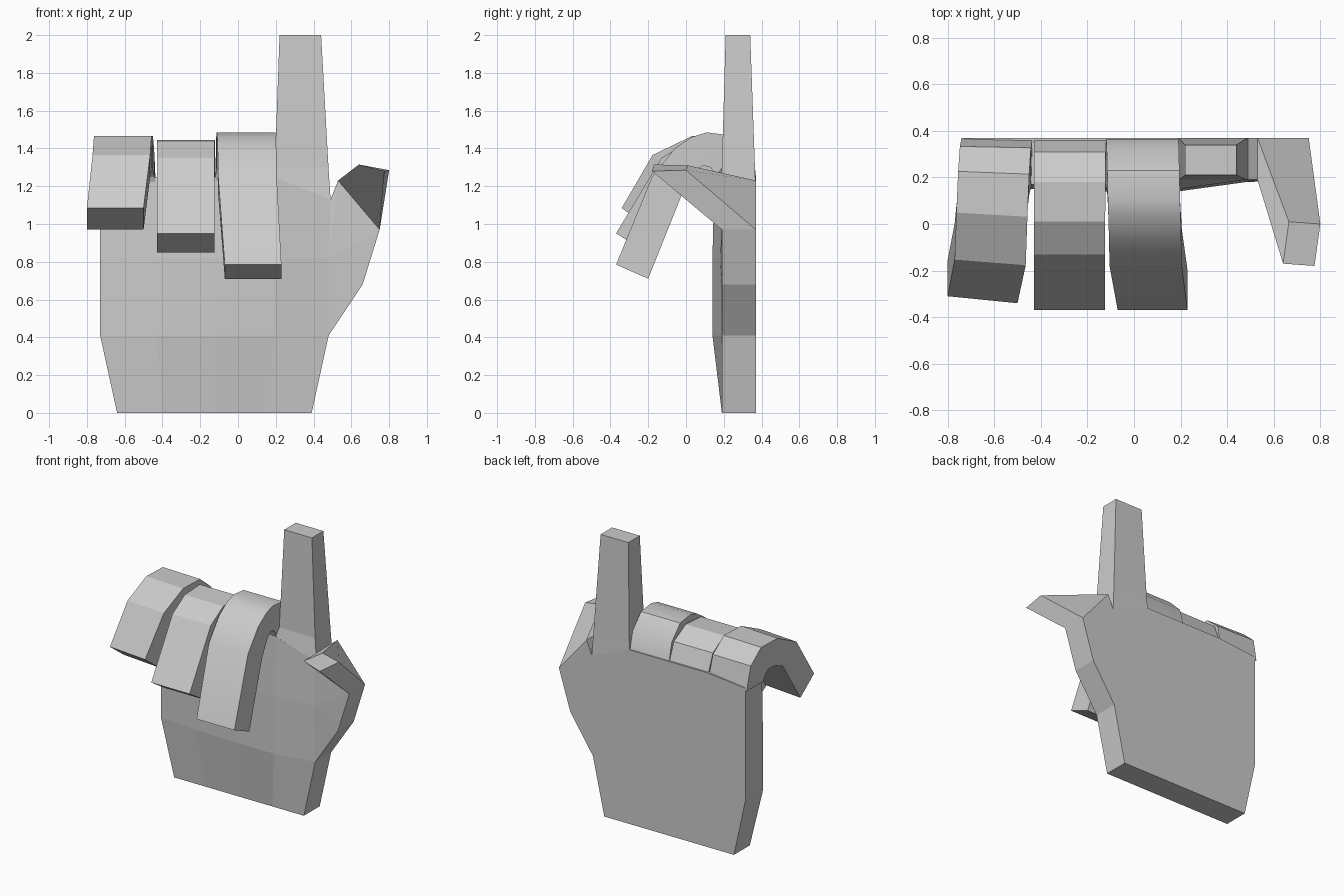
import bpy, bmesh, math

if "Cube" in bpy.data.objects:
    bpy.data.objects.remove(bpy.data.objects["Cube"])

BACK = 0.37

def finish(name, bm, smooth=False):
    bmesh.ops.remove_doubles(bm, verts=bm.verts, dist=1e-4)
    bmesh.ops.recalc_face_normals(bm, faces=bm.faces)
    me = bpy.data.meshes.new(name)
    bm.to_mesh(me)
    bm.free()
    ob = bpy.data.objects.new(name, me)
    bpy.context.collection.objects.link(ob)
    if smooth:
        bpy.context.view_layer.objects.active = ob
        ob.select_set(True)
        bpy.ops.object.shade_smooth_by_angle(angle=math.radians(35))
        ob.select_set(False)

def loft(name, sections, smooth=False):
    """Skin a chain of four-cornered sections and cap both ends."""
    bm = bmesh.new()
    rings = [[bm.verts.new(p) for p in s] for s in sections]
    for a, b in zip(rings, rings[1:]):
        for i in range(4):
            j = (i + 1) % 4
            bm.faces.new((a[i], a[j], b[j], b[i]))
    bm.faces.new(rings[0])
    bm.faces.new(rings[-1])
    finish(name, bm, smooth)

def finger(name, outer, inner, x_root, x_bend, x_tip, skew=0.0, smooth=False):
    """Curled finger: outer and inner (y, z) paths, x span changes along it."""
    n = len(outer) - 1
    secs = []
    for i, ((oy, oz), (iy, iz)) in enumerate(zip(outer, inner)):
        if i == n:
            l, r = x_tip
        else:
            t = i / (n - 1)
            l, r = [a + (b - a) * t for a, b in zip(x_root, x_bend)]
        s = skew * i / n
        secs.append([(l, oy + s, oz), (r, oy - s, oz), (r, iy - s, iz), (l, iy + s, iz)])
    loft(name, secs, smooth)

# Palm: slightly cupped front grid, thumb base, flat back
rows = [
    (0.00, [-0.64, -0.40, -0.12, 0.14, 0.39], [0.19, 0.19, 0.19, 0.19, 0.19]),
    (0.41, [-0.73, -0.43, -0.12, 0.19, 0.48], [0.17, 0.15, 0.14, 0.14, 0.19]),
    (0.82, [-0.73, -0.43, -0.12, 0.19, 0.48], [0.17, 0.15, 0.14, 0.14, 0.18]),
    (1.25, [-0.73, -0.43, -0.12, 0.19, 0.49], [0.18, 0.17, 0.16, 0.15, 0.19]),
]
bm = bmesh.new()
g = [[bm.verts.new((x, y, z)) for x, y in zip(xs, ys)] for z, xs, ys in rows]
g[3][4].co.z = 1.13
g[3][0].co.z = 1.22
for a, b in zip(g, g[1:]):
    for i in range(4):
        bm.faces.new((a[i], a[i + 1], b[i + 1], b[i]))
fan = [g[1][4]] + [bm.verts.new((x, 0.19, z)) for x, z in
                   [(0.66, 0.68), (0.75, 0.97), (0.53, 1.23)]] + [g[3][4]]
for a, b in zip(fan, fan[1:]):
    bm.faces.new((g[2][4], a, b))
ext = bmesh.ops.extrude_face_region(bm, geom=bm.faces[:], use_keep_orig=True)
for v in ext["geom"]:
    if isinstance(v, bmesh.types.BMVert):
        v.co.y = BACK
finish("palm", bm)

# Raised index finger
loft("index_finger", [
    [(0.19, 0.15, 1.24), (0.49, 0.19, 1.13), (0.49, BACK, 1.13), (0.19, BACK, 1.25)],
    [(0.195, 0.19, 1.30), (0.479, 0.19, 1.30), (0.479, 0.365, 1.30), (0.195, 0.365, 1.30)],
    [(0.22, 0.21, 2.0), (0.44, 0.21, 2.0), (0.44, 0.34, 2.0), (0.22, 0.34, 2.0)]])

# Thumb reaching forward
loft("thumb", [
    [(0.53, BACK, 1.23), (0.75, BACK, 0.97), (0.75, 0.19, 0.97), (0.53, 0.19, 1.23)],
    [(0.665, 0.01, 1.31), (0.80, 0.0, 1.285), (0.775, -0.18, 1.28), (0.64, -0.17, 1.315)]])

# Three curled fingers
finger("middle_finger",
       [(0.37, 1.22), (0.33, 1.37), (0.23, 1.47), (0.11, 1.485), (0.03, 1.46), (-0.06, 1.40),
        (-0.18, 1.25), (-0.37, 0.785)],
       [(0.16, 1.22), (0.15, 1.27), (0.13, 1.30), (0.09, 1.31), (0.06, 1.29), (0.03, 1.25),
        (-0.02, 1.16), (-0.20, 0.71)],
       (-0.12, 0.19), (-0.105, 0.205), (-0.07, 0.23), smooth=True)
finger("ring_finger",
       [(0.37, 1.22), (0.31, 1.37), (0.18, 1.445), (0.01, 1.435), (-0.13, 1.35), (-0.37, 0.95)],
       [(0.17, 1.22), (0.15, 1.26), (0.12, 1.28), (0.07, 1.27), (0.02, 1.23), (-0.21, 0.85)],
       (-0.43, -0.12), (-0.43, -0.125), (-0.43, -0.125))
finger("little_finger",
       [(0.37, 1.20), (0.33, 1.37), (0.22, 1.465), (0.04, 1.465), (-0.165, 1.365), (-0.325, 1.085)],
       [(0.18, 1.20), (0.16, 1.25), (0.13, 1.28), (0.07, 1.28), (-0.01, 1.25), (-0.17, 0.97)],
       (-0.74, -0.435), (-0.77, -0.465), (-0.80, -0.50), skew=0.015)
